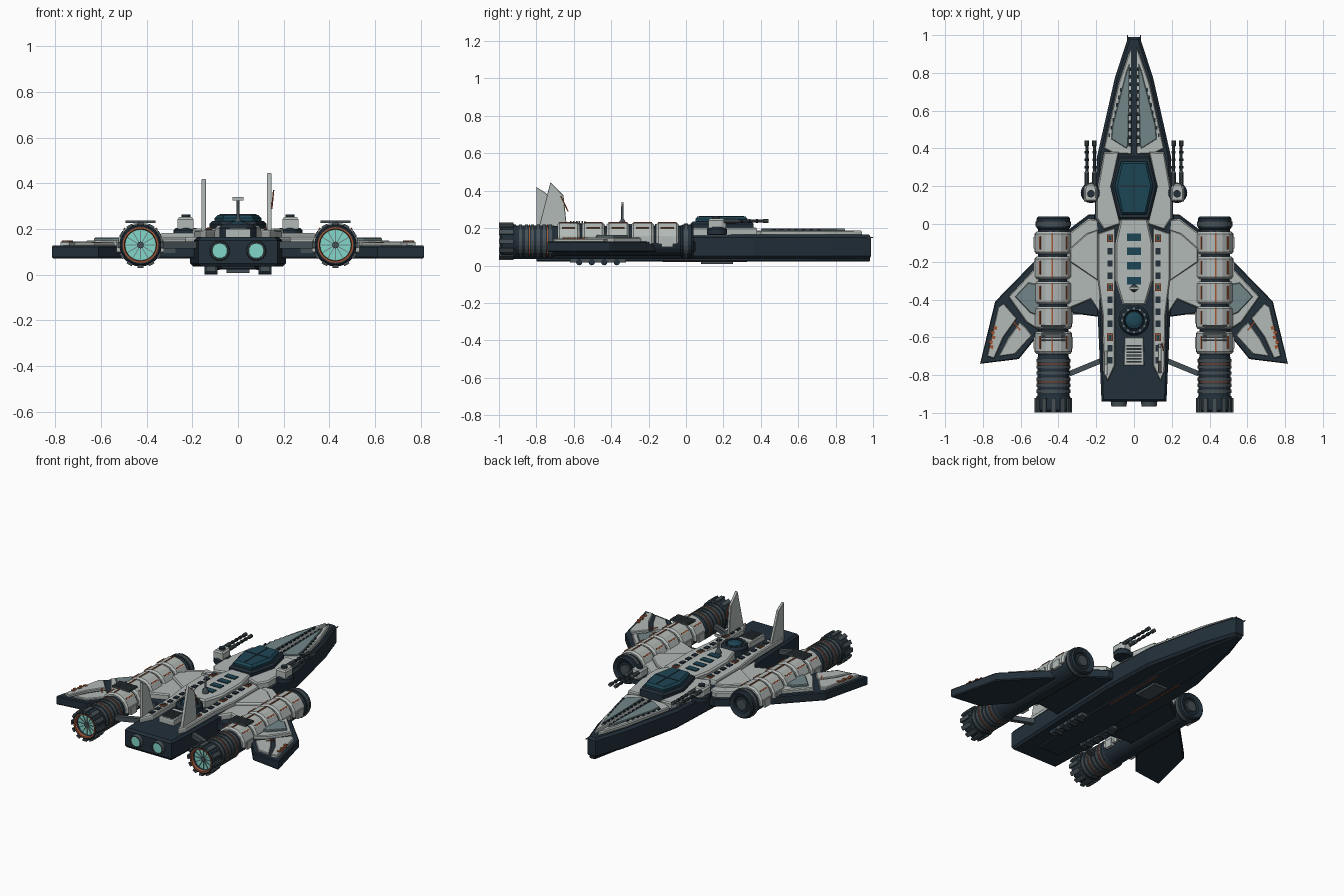
import bpy, bmesh
from math import cos, sin, pi, radians
from mathutils import Matrix, Vector, Euler

if "Cube" in bpy.data.objects:
    bpy.data.objects.remove(bpy.data.objects["Cube"])


def mat(name, c):
    m = bpy.data.materials.new(name)
    m.diffuse_color = (*c, 1)
    m.use_nodes = True
    m.node_tree.nodes["Principled BSDF"].inputs["Base Color"].default_value = m.diffuse_color
    return m


NAVY = mat("navy", (.016, .029, .042))
STEEL = mat("steel", (.06, .08, .09))
WHITE = mat("hull_white", (.45, .49, .47))
SAGE = mat("sage", (.17, .24, .25))
GLASS = mat("glass", (.012, .06, .09))
RUST = mat("rust", (.36, .09, .035))
GLOW = mat("glow", (.22, .68, .58))


def finish(bm, name, m, mirror=False):
    bmesh.ops.remove_doubles(bm, verts=bm.verts, dist=1e-5)
    if mirror:
        d = bmesh.ops.duplicate(bm, geom=bm.verts[:] + bm.edges[:] + bm.faces[:])["geom"]
        for v in d:
            if isinstance(v, bmesh.types.BMVert):
                v.co.x *= -1
    bmesh.ops.recalc_face_normals(bm, faces=bm.faces)
    me = bpy.data.meshes.new(name)
    bm.to_mesh(me)
    bm.free()
    me.materials.append(m)
    ob = bpy.data.objects.new(name, me)
    bpy.context.collection.objects.link(ob)
    return ob


def plate(name, pts, z0, z1, m, ch=0.0, both=False, sym=False, mirror=False):
    """Outline in plan extruded from z0 to z1, with chamfered top (and bottom if both)."""
    if sym:
        pts = pts + [(-x, y) for x, y in reversed(pts)]
    bm = bmesh.new()
    lo = [bm.verts.new((x, y, z0 + (ch if both else 0))) for x, y in pts]
    hi = [bm.verts.new((x, y, z1 - ch)) for x, y in pts]
    n = len(pts)
    caps = [bm.faces.new(hi), bm.faces.new(lo[::-1])]
    for i in range(n):
        bm.faces.new((lo[i], lo[(i + 1) % n], hi[(i + 1) % n], hi[i]))
    bmesh.ops.recalc_face_normals(bm, faces=bm.faces)
    if ch:
        for f in caps[:2 if both else 1]:
            bmesh.ops.inset_region(bm, faces=[f], thickness=ch, depth=ch)
    return finish(bm, name, m, mirror)


def boxes(name, items, m, mirror=False):
    """Several boxes in one object: (centre, size[, rotation])."""
    bm = bmesh.new()
    for it in items:
        rot = Euler(it[2]) if len(it) > 2 else Euler()
        bmesh.ops.create_cube(bm, size=1, matrix=Matrix.LocRotScale(Vector(it[0]), rot, Vector(it[1])))
    return finish(bm, name, m, mirror)


def lathe(name, centres, prof, m, axis="Y", n=24, a0=0, a1=360, mirror=False):
    """Profile of (radius, offset) turned round an axis; a partial arc gives a shell."""
    bm = bmesh.new()
    full = a1 - a0 == 360
    for cx, cy, cz in centres:
        rings = []
        for i in range(n if full else n + 1):
            a = radians(a0 + (a1 - a0) * i / n)
            ring = []
            for r, t in prof:
                u, v = r * cos(a), r * sin(a)
                p = {"X": (t, u, v), "Y": (u, t, v), "Z": (u, v, t)}[axis]
                ring.append(bm.verts.new((cx + p[0], cy + p[1], cz + p[2])))
            rings.append(ring)
        k = len(prof)
        for i in range(n):
            A, B = rings[i], rings[(i + 1) % len(rings)]
            for j in range(k - 1 if full else k):
                bm.faces.new((A[j], A[(j + 1) % k], B[(j + 1) % k], B[j]))
        if not full:
            bm.faces.new(rings[0])
            bm.faces.new(rings[-1][::-1])
    return finish(bm, name, m, mirror)


def cyl(r, a, b):
    return [(0, a), (r, a), (r, b), (0, b)]


# Main hull, keel and belly details
plate("hull", [(.03, .99), (.1, .78), (.195, .36), (.21, 0), (.2, -.3), (.172, -.94)], .035, .165, NAVY, .015, True, sym=True)
plate("keel", [(.02, .985), (.07, .75), (.1, .35), (.1, -.4), (.075, -.8)], .022, .06, NAVY, .006, True, sym=True)
boxes("belly_hatch", [((0, .165, .018), (.1, .17, .02))], STEEL)
boxes("belly_stripes", [((.085, .1, .024), (.008, .45, .008))], RUST, True)
boxes("landing_rail", [((.118, -.47, .03), (.045, .3, .03))], STEEL, True)
lathe("belly_rollers", [(.118, -.37 - .067 * i, .018) for i in range(4)], cyl(.017, -.028, .028), NAVY, "X", 12, mirror=True)
boxes("nose_probes", [((.034, .98, .15), (.005, .04, .005))], STEEL, True)

# Nose armour
plate("nose_armour", [(.012, .94), (.03, .9), (.085, .74), (.16, .4), (.1, .37), (.012, .37)], .16, .187, WHITE, .006, mirror=True)
plate("nose_inlay", [(.024, .85), (.04, .81), (.115, .52), (.12, .45), (.04, .4), (.03, .42)], .18, .197, SAGE, .004, mirror=True)
boxes("nose_studs", [((.022, .42 + .04 * i, .192), (.012, .018, .012)) for i in range(11)], NAVY, True)
boxes("nose_edge_studs", [((.132 - .0105 * i, .47 + .04 * i, .19), (.008, .02, .008)) for i in range(7)], NAVY, True)

# Cockpit
plate("cockpit_collar", [(.08, .38), (.16, .38), (.2, .16), (.2, .03), (.16, -.03), (.07, 0), (.115, .2)], .16, .203, WHITE, .008, mirror=True)
plate("canopy_frame", [(.085, .36), (.125, .2), (.082, .025)], .16, .235, NAVY, .012, sym=True)
plate("canopy_glass", [(.07, .33), (.102, .2), (.066, .05)], .22, .262, GLASS, .014, sym=True)
boxes("canopy_ribs", [((0, .19, .262), (.006, .24, .006)), ((0, .2, .262), (.16, .006, .006))], NAVY)

# Dorsal spine and side decks
plate("spine", [(.07, .03), (.1, -.1), (.1, -.3), (.06, -.43)], .16, .215, WHITE, .01, sym=True)
boxes("spine_slots", [((0, y, .215), (.075, .04, .012)) for y in (-.07, -.145, -.22, -.3)], GLASS)
plate("side_deck", [(.1, -.02), (.19, -.05), (.19, -.3), (.168, -.48), (.163, -.78), (.14, -.83), (.1, -.75)], .16, .195, WHITE, .006, mirror=True)
boxes("deck_windows", [((.127, -.145 - .064 * i, .195), (.026, .034, .012)) for i in range(10)], NAVY, True)
boxes("deck_lamps", [((.127, y, .196), (.03, .04, .016)) for y in (-.075, -.335, -.6)], RUST, True)
boxes("lamp_lenses", [((.127, y, .2), (.016, .026, .014)) for y in (-.075, -.335, -.6)], GLASS, True)
lathe("sensor_ring", [(0, -.51, 0)], [(0, .16), (.082, .16), (.082, .205), (.07, .222), (.055, .222), (.05, .21), (0, .21)], NAVY, "Z")
lathe("sensor_dome", [(0, -.51, 0)], [(0, .2), (.05, .2), (.045, .222), (.025, .232), (0, .234)], GLASS, "Z")
boxes("sensor_bolts", [((.063 * cos(i * pi / 6), -.51 + .063 * sin(i * pi / 6), .223), (.01, .01, .008)) for i in range(12)], SAGE)
plate("rear_hatch", [(.05, -.6), (.055, -.75)], .16, .2, WHITE, .005, sym=True)
boxes("rear_grille", [((0, -.645 - .017 * i, .202), (.08, .009, .012)) for i in range(6)], STEEL)
lathe("mast", [(0, -.34, 0)], [(0, .2), (.022, .2), (.018, .23), (.007, .25), (.006, .33), (0, .33)], STEEL, "Z", 12)
boxes("mast_head", [((0, -.34, .333), (.05, .012, .015))], WHITE)

# Tail fins (the two differ in height)
for name, x, prof in (("fin_right", .137, [(-.79, .19), (-.725, .445), (-.655, .375), (-.635, .19)]),
                      ("fin_left", -.15, [(-.8, .19), (-.8, .42), (-.745, .385), (-.67, .19)])):
    fin = plate(name, prof, -.009, .009, WHITE, .003, True)
    fin.data.transform(Matrix(((0, 0, 1, x), (1, 0, 0, 0), (0, 1, 0, 0), (0, 0, 0, 1))))
boxes("fin_aerial", [((.152, -.65, .33), (.006, .006, .09), (.45, .1, 0))], RUST)

# Tail thrusters
lathe("tail_nozzle", [(.08, 0, .105)], [(0, -.93), (.045, -.93), (.04, -.965), (.034, -.965), (.034, -.95), (0, -.95)], STEEL, mirror=True)
lathe("tail_glow", [(.08, 0, .105)], cyl(.033, -.958, -.945), GLOW, mirror=True)

# Wings
plate("wing", [(.12, .05), (.24, .05), (.36, -.04), (.52, -.19), (.735, -.41), (.815, -.74), (.61, -.715), (.46, -.53), (.35, -.47), (.12, -.5)],
      .072, .128, NAVY, .006, True, mirror=True)
plate("wing_root_armour", [(.18, .02), (.24, .03), (.36, -.06), (.38, -.4), (.35, -.45), (.23, -.4), (.18, -.47)], .12, .165, WHITE, .008, mirror=True)
plate("wing_root_step", [(.19, -.03), (.25, -.05), (.34, -.13), (.34, -.2), (.19, -.3)], .15, .183, WHITE, .006, mirror=True)
plate("wing_mid_armour", [(.49, -.22), (.53, -.24), (.665, -.385), (.57, -.52), (.49, -.57)], .12, .15, WHITE, .006, mirror=True)
plate("wing_inlay", [(.5, -.32), (.56, -.31), (.63, -.385), (.55, -.47), (.5, -.49)], .14, .163, SAGE, .005, mirror=True)
plate("wing_tip_armour", [(.69, -.42), (.72, -.44), (.778, -.7), (.74, -.712), (.69, -.6), (.62, -.5)], .12, .145, WHITE, .005, mirror=True)
plate("wing_rear_armour", [(.57, -.55), (.605, -.52), (.67, -.61), (.715, -.7), (.63, -.69), (.54, -.59)], .12, .14, WHITE, .005, mirror=True)
boxes("wing_marks", [((.735 + .008 * (i % 2) + .005 * i, -.55 - .025 * i, .146), (.02, .018, .006), (0, 0, .25)) for i in range(5)], RUST, True)
boxes("wing_mark_rear", [((.62, -.54, .14), (.06, .008, .006), (0, 0, .9))], RUST, True)

# Engines
E = [(.427, 0, .13)]
lathe("engine_core", E, [(0, .02), (.05, .02), (.055, .03), (.08, .04), (.088, .03), (.088, -.02), (.08, -.03), (.08, -.7), (.085, -.71), (.085, -.92), (0, -.92)], NAVY, mirror=True)
lathe("intake_hub", E, cyl(.035, .01, .032), STEEL, n=16, mirror=True)
lathe("intake_band", E, [(.08, .012), (.094, .012), (.094, -.012), (.08, -.012), (.08, .012)], STEEL, mirror=True)
for i in range(5):
    y0 = -.04 - .132 * i
    lathe(f"engine_shell_{i + 1}", E, [(.075, y0), (.09, y0), (.1, y0 - .012), (.1, y0 - .108), (.09, y0 - .12), (.075, y0 - .12)],
          WHITE, n=8, a0=-8, a1=188, mirror=True)
boxes("shell_stripes", [((.432, -.1 - .132 * i, .229), (.008, .1, .008)) for i in range(5)], RUST, True)
boxes("shell_side_stripes", [((.427 + s * .07, -.1 - .132 * i, .201), (.008, .07, .008), (0, s * .8, 0)) for i in range(5) for s in (-1, 1)], RUST, True)
boxes("shell_lugs", [((.427 + s * .094, -.1 - .132 * i, .125), (.02, .06, .05)) for i in range(5) for s in (-1, 1)], WHITE, True)
boxes("engine_vents", [((.427, -.54 - .015 * i, .232), (.13 - .0 * i, .008, .012)) for i in range(6)], STEEL, True)
lathe("engine_bellows", [(.427, -.725 - .032 * i, .13) for i in range(6)], [(.08, .009), (.09, .009), (.09, -.009), (.08, -.009), (.08, .009)], STEEL, mirror=True)
lathe("bellows_rings", [(.427, y, .13) for y in (-.741, -.837)], [(.08, .003), (.089, .003), (.089, -.003), (.08, -.003), (.08, .003)], RUST, mirror=True)
lathe("engine_nozzle", E, [(.06, -.91), (.088, -.91), (.094, -.93), (.094, -.985), (.085, -.995), (.072, -.995), (.066, -.95), (.06, -.91)], NAVY, n=16, mirror=True)
lathe("nozzle_liner", E, [(.068, -.985), (.078, -.985), (.078, -.998), (.071, -.998), (.068, -.985)], RUST, mirror=True)
lathe("engine_glow", E, cyl(.068, -.97, -.95), GLOW, mirror=True)
lathe("glow_hub", E, cyl(.015, -.98, -.96), STEEL, n=12, mirror=True)
spokes, petals = [], []
for i in range(12):
    a = i * pi / 6
    spokes.append(((.427 + .04 * cos(a), -.972, .13 + .04 * sin(a)), (.052, .006, .004), (0, -a, 0)))
    petals.append(((.427 + .094 * cos(a), -.96, .13 + .094 * sin(a)), (.012, .078, .026), (0, -a, 0)))
boxes("glow_spokes", spokes, SAGE, True)
boxes("nozzle_petals", petals, STEEL, True)
boxes("engine_struts", [((.25, -.755, .13), (.2, .028, .03), (0, 0, -.39)), ((.25, -.46, .11), (.22, .04, .03))], STEEL, True)

# Gun turrets
boxes("turret_sponson", [((.2, .165, .178), (.09, .1, .03))], NAVY, True)
lathe("turret_base", [(.228, .165, 0)], [(0, .165), (.054, .165), (.054, .195), (.045, .205), (0, .205)], NAVY, "Z", mirror=True)
plate("turret_house", [(.195, .12), (.195, .19), (.208, .215), (.252, .215), (.265, .19), (.265, .12)], .2, .252, WHITE, .01, mirror=True)
lathe("turret_cap", [(.228, .16, 0)], cyl(.02, .245, .264), NAVY, "Z", 12, mirror=True)
B = [(.21, 0, .238), (.25, 0, .238)]
lathe("gun_barrels", B, [(0, .2), (.013, .2), (.013, .27), (.008, .28), (.008, .41), (.012, .415), (.012, .442), (0, .442)], STEEL, n=10, mirror=True)
lathe("barrel_rings", [(x, y, z) for x, _, z in B for y in (.3, .34, .38)], cyl(.011, -.006, .006), NAVY, n=10, mirror=True)
